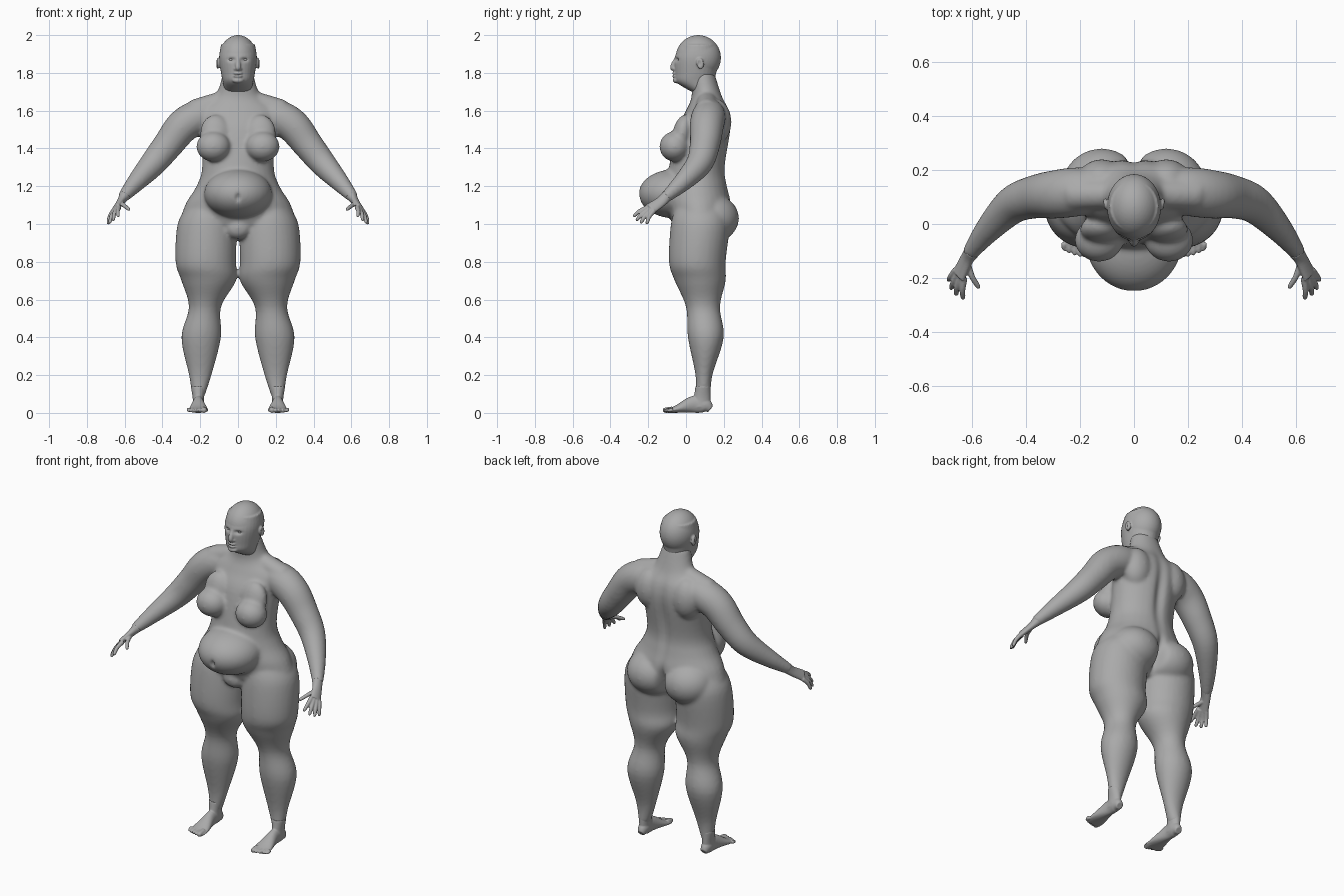
import bpy
import bmesh
import math
from mathutils import Vector, Matrix

old = bpy.data.objects.get("Cube")
if old:
    bpy.data.objects.remove(old, do_unlink=True)

GREY = (0.4, 0.4, 0.4, 1)
clay = bpy.data.materials.new("plain grey")
clay.use_nodes = True
clay.diffuse_color = GREY
shader = next(node for node in clay.node_tree.nodes if node.type == "BSDF_PRINCIPLED")
shader.inputs["Base Color"].default_value = GREY

X, Y, Z = Matrix.Identity(3)


def spline(rows, steps=5):
    """Catmull-Rom interpolation of whole rows."""
    smooth_rows = []
    last = len(rows) - 1
    for i in range(last):
        group = [rows[max(i - 1, 0)], rows[i], rows[i + 1], rows[min(i + 2, last)]]
        for step in range(steps):
            t = step / steps
            smooth_rows.append([b + t / 2 * (c - a + t * (2 * a - 5 * b + 4 * c - d)
                                             + t * t * (3 * b - a - 3 * c + d))
                                for a, b, c, d in zip(*group)])
    return smooth_rows + [list(rows[last])]


def loft(bm, rows, side=1, reference=Y, level=False, sides=32):
    """Closed tube through rows of x, y, z, half width, half depth."""
    rows = spline(rows)
    points = [Vector((x * side, y, z)) for x, y, z, width, depth in rows]
    rings = []
    for i, (point, row) in enumerate(zip(points, rows)):
        tangent = Z if level else (points[min(i + 1, len(points) - 1)] - points[max(i - 1, 0)]).normalized()
        across = (reference - tangent * reference.dot(tangent)).normalized()
        beside = across.cross(tangent)
        ring = []
        for k in range(sides):
            angle = math.tau * k / sides
            offset = beside * row[3] * math.cos(angle) + across * row[4] * math.sin(angle)
            ring.append(bm.verts.new(point + offset))
        rings.append(ring)
    for low, high in zip(rings, rings[1:]):
        for k in range(sides):
            after = (k + 1) % sides
            bm.faces.new((low[k], low[after], high[after], high[k]))
    bm.faces.new(rings[0])
    bm.faces.new(rings[-1])


def slab(z, inner, outer, front, back):
    """Level section given by its four edges."""
    return ((inner + outer) / 2, (front + back) / 2, z, (outer - inner) / 2, (back - front) / 2)


def round_tube(bm, rows, side, reference=Y, sides=32):
    loft(bm, [(*row, row[-1]) for row in rows], side, reference, sides=sides)


def ball(bm, center, radii, side=1, tilt=0):
    x, y, z = center
    matrix = (Matrix.Translation((x * side, y, z)) @ Matrix.Rotation(tilt, 4, "X")
              @ Matrix.Diagonal((*radii, 1)))
    bmesh.ops.create_icosphere(bm, subdivisions=4, radius=1, matrix=matrix)


def fuse(name, bm, voxel, smooth, dents=()):
    """Merge overlapping volumes into one skin, then press soft dents."""
    bmesh.ops.recalc_face_normals(bm, faces=bm.faces)
    rough = bpy.data.meshes.new(name + "_rough")
    bm.to_mesh(rough)
    bm.free()
    obj = bpy.data.objects.new(name, rough)
    bpy.context.collection.objects.link(obj)
    remesh = obj.modifiers.new("skin", "REMESH")
    remesh.mode, remesh.voxel_size = "VOXEL", voxel
    soften = obj.modifiers.new("soften", "SMOOTH")
    soften.factor, soften.iterations = 0.5, smooth
    graph = bpy.context.evaluated_depsgraph_get()
    skin = bpy.data.meshes.new_from_object(obj.evaluated_get(graph))
    obj.modifiers.clear()
    obj.data = skin
    bpy.data.meshes.remove(rough)
    skin.name = name
    for vert in skin.vertices:
        move = Vector()
        for center, radii, push in dents:
            distance = sum(((p - c) / r) ** 2 for p, c, r in zip(vert.co, center, radii))
            move += Vector(push) * math.exp(-distance)
        vert.co += move
        vert.co.z = max(vert.co.z, 0)
    for polygon in skin.polygons:
        polygon.use_smooth = True
    skin.materials.clear()
    skin.materials.append(clay)


# Torso sections: height, half width, front, back
torso = [(.92, .12, -.02, .14), (1, .29, -.07, .22), (1.1, .28, -.1, .24), (1.2, .22, -.1, .22),
         (1.3, .19, -.09, .21), (1.5, .2, -.05, .24), (1.6, .22, 0, .23),
         (1.68, .12, .03, .19), (1.8, .08, .02, .15)]

# Leg sections: height, inner edge, outer edge, front, back
leg = [(1.1, .05, .26, -.05, .2), (1, .01, .32, -.08, .23), (.8, .01, .33, -.09, .21),
       (.7, .01, .3, -.06, .21), (.56, .09, .26, 0, .18), (.4, .09, .3, .01, .2),
       (.2, .14, .26, .05, .14), (.08, .18, .24, .05, .13)]

# Arm path from shoulder to wrist, with radius
arm = [(.1, .12, 1.59, .07), (.2, .12, 1.57, .09), (.29, .11, 1.52, .09), (.37, .1, 1.42, .08),
       (.45, .07, 1.32, .07), (.54, -.02, 1.22, .05), (.61, -.11, 1.14, .03)]

# Body: torso, belly, legs and arms as one skin
bm = bmesh.new()
loft(bm, [slab(z, -half, half, front, back) for z, half, front, back in torso], level=True)
ball(bm, center=(0, -.06, 1.16), radii=(.18, .19, .13))
ball(bm, center=(0, -.03, .98), radii=(.07, .05, .06))
for side in (1, -1):
    loft(bm, [slab(*section) for section in leg], side, level=True)
    round_tube(bm, arm, side)
    # Slope from neck to shoulder
    round_tube(bm, [(.03, .11, 1.67, .05), (.23, .11, 1.6, .06)], side)
    # Chest, seat and shoulder blade
    ball(bm, (.13, -.06, 1.41), (.09, .08, .08), side)
    ball(bm, (.12, -.02, 1.48), (.08, .05, .1), side, tilt=-.2)
    ball(bm, (.12, .13, 1.03), (.15, .15, .13), side)
    ball(bm, (.12, .16, 1.54), (.09, .08, .12), side)
navel = ((0, -.25, 1.14), (.01, .04, .02), .02 * Y)
cleft = ((0, .24, 1), (.02, .1, .09), -.05 * Y)
spine = ((0, .23, 1.4), (.03, .06, .2), -.02 * Y)
fuse("body", bm, voxel=.01, smooth=8, dents=[navel, cleft, spine])

# Head: cranium, face, nose, lips, chin and ears
face = [(1.7, .07, .03, .15), (1.75, .08, -.05, .15), (1.8, .09, -.06, .16),
        (1.88, .1, -.06, .18), (1.95, .09, -.03, .16)]
bm = bmesh.new()
ball(bm, center=(0, .065, 1.88), radii=(.1, .12, .12))
loft(bm, [slab(z, -half, half, front, back) for z, half, front, back in face], level=True)
round_tube(bm, [(0, -.05, 1.88, .01), (0, -.07, 1.83, .015), (0, -.06, 1.82, .01)], 1)
for lip_height in (1.797, 1.783):
    ball(bm, (0, -.06, lip_height), (.024, .014, .007))
ball(bm, center=(0, -.05, 1.76), radii=(.03, .02, .015))
dents = [((0, -.07, 1.79), (.025, .02, .004), .005 * Y)]
for side in (1, -1):
    ball(bm, (.013, -.06, 1.82), (.009, .01, .008), side)
    ball(bm, (.107, .075, 1.85), (.01, .02, .03), side, tilt=.2)
    socket = ((.036 * side, -.06, 1.87), (.02, .03, .01), .014 * Y)
    ear_hollow = ((.12 * side, .07, 1.85), (.01, .01, .02), -.01 * side * X)
    dents += [socket, ear_hollow]
fuse("head", bm, voxel=.005, smooth=3, dents=dents)

for side, name in ((1, "left"), (-1, "right")):
    # Eye
    bm = bmesh.new()
    ball(bm, (.036, -.03, 1.87), (.014, .014, .014), side)
    fuse(name + "_eye", bm, voxel=.003, smooth=1)

    # Hand: palm, then four fingers fanned between index and little finger, then thumb
    bm = bmesh.new()
    loft(bm, [(.6, -.1, 1.15, .03, .03), (.62, -.13, 1.12, .02, .03), (.65, -.19, 1.08, .015, .035)], side)
    digits = [(Vector((.62, -.14, 1.11)), Vector((.575, -.24, 1.075)))]
    for k in range(4):
        fan = k / 3
        knuckle = Vector((.63, -.2, 1.09)).lerp(Vector((.66, -.17, 1.07)), fan)
        tip = Vector((.635, -.28, 1.04)).lerp(Vector((.69, -.21, 1)), fan)
        digits.append((knuckle, tip + (X - Y - Z) * .01 * math.sin(math.pi * fan)))
    for knuckle, tip in digits:
        middle = knuckle.lerp(tip, .5) + (X - Y + Z) * .004
        round_tube(bm, [(*knuckle, .013), (*middle, .011), (*knuckle.lerp(tip, .9), .009), (*tip, .004)],
                   side, reference=X, sides=14)
    fuse(name + "_hand", bm, voxel=.004, smooth=2)

    # Foot: ankle, then a sole of length, half width and half height resting on the ground
    bm = bmesh.new()
    loft(bm, [slab(.14, .17, .25, .05, .13), slab(.08, .18, .24, .04, .13),
              slab(.03, .18, .24, .02, .13)], side, level=True)
    sole = [(.13, .02, .02), (.1, .03, .04), (.04, .03, .045), (-.05, .05, .02), (-.1, .05, .01)]
    loft(bm, [(.21, y, half_height, half_width, half_height) for y, half_width, half_height in sole],
         side, reference=Z)
    # Toes curve back from the big toe
    for k in range(5):
        x, y = .18 + .02 * k, -.11 + .0016 * k * k
        radius = .011 if k else .016
        round_tube(bm, [(x, -.07, .018, radius), (x, y, .014, radius * .9), (x, y - .012, .011, radius / 2)],
                   side, reference=Z, sides=14)
    fuse(name + "_foot", bm, voxel=.004, smooth=3)
